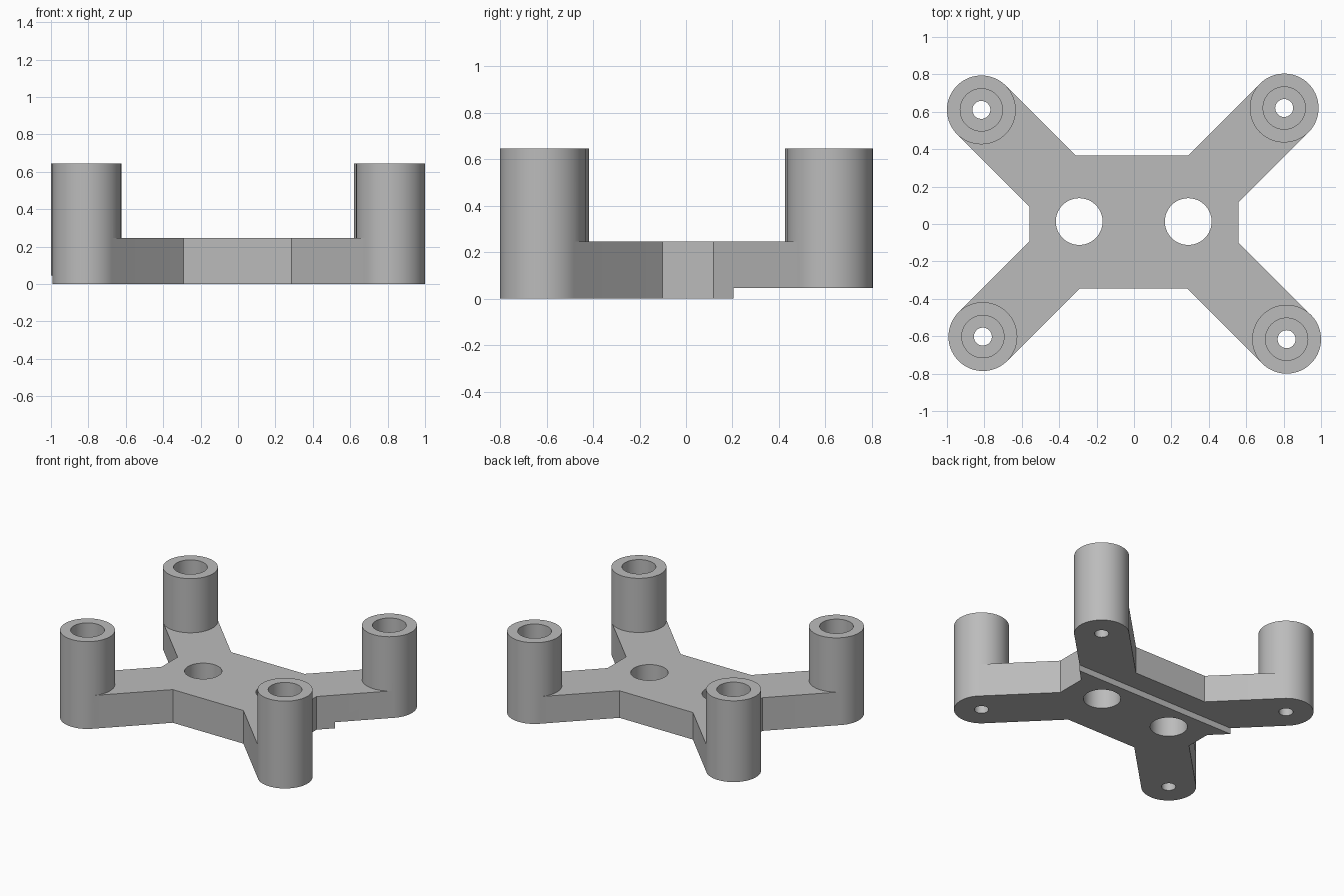
import bpy, bmesh
from math import radians, sqrt
from mathutils import Vector, Matrix

PLATE_TOP, POST_TOP = 0.245, 0.645
POST_R, BORE_R, SCREW_R, HOLE_R = 0.184, 0.113, 0.048, 0.125
BORE_FLOOR = 0.145
STEP_Y, STEP_Z = 0.205, 0.045
SIDE_X, BACK_Y, FRONT_Y = 0.56, 0.365, -0.345
# post centres, counter-clockwise from the back left
POSTS = [(0.803, 0.62), (-0.816, 0.61), (-0.808, -0.602), (0.816, -0.616)]

cube = bpy.data.objects.get("Cube")
if cube:
    bpy.data.objects.remove(cube, do_unlink=True)

grey = bpy.data.materials.new("light grey")
grey.use_nodes = True
colour = (0.5, 0.5, 0.5, 1)
grey.diffuse_color = colour
grey.node_tree.nodes["Principled BSDF"].inputs["Base Color"].default_value = colour


def add_object(name, bm):
    bmesh.ops.recalc_face_normals(bm, faces=bm.faces)
    mesh = bpy.data.meshes.new(name)
    bm.to_mesh(mesh)
    bm.free()
    mesh.materials.append(grey)
    obj = bpy.data.objects.new(name, mesh)
    bpy.context.collection.objects.link(obj)
    return obj


def cylinder(name, centre, radius, z0, z1, sides=72):
    bm = bmesh.new()
    bmesh.ops.create_cone(bm, cap_ends=True, segments=sides, radius1=radius,
                          radius2=radius, depth=z1 - z0,
                          matrix=Matrix.Translation((*centre, (z0 + z1) / 2)))
    return add_object(name, bm)


def combine(body, tool, operation):
    """Apply one boolean to the body and discard the tool."""
    mod = body.modifiers.new(tool.name, 'BOOLEAN')
    mod.operation, mod.solver, mod.object = operation, 'EXACT', tool
    bpy.context.view_layer.objects.active = body
    bpy.ops.object.modifier_apply(modifier=mod.name)
    bpy.data.objects.remove(tool, do_unlink=True)


# Plate outline: four diagonal arms running into a central block
outline = []
for x, y in POSTS:
    sx, sy = (1 if x > 0 else -1), (1 if y > 0 else -1)
    along = Vector((sx, sy)) / sqrt(2)
    inner = Vector((-sx, sy)) / sqrt(2) * (POST_R - 0.0005)
    to_edge, to_side = Vector((x, y)) + inner, Vector((x, y)) - inner
    edge_y = BACK_Y if sy > 0 else FRONT_Y
    edge_root = to_edge - along * ((to_edge.y - edge_y) / along.y)
    side_root = to_side - along * ((to_side.x - sx * SIDE_X) / along.x)
    arm = [side_root, to_side, to_edge, edge_root]
    outline += arm if sx * sy > 0 else arm[::-1]

bm = bmesh.new()
base = bm.faces.new([bm.verts.new((p.x, p.y, 0)) for p in outline])
top = bmesh.ops.extrude_face_region(bm, geom=[base])["geom"]
bmesh.ops.translate(bm, vec=(0, 0, PLATE_TOP),
                    verts=[v for v in top if isinstance(v, bmesh.types.BMVert)])
body = add_object("mounting_bracket", bm)

# Posts, each with a wide bore and a narrow screw hole
for c in POSTS:
    combine(body, cylinder("post", c, POST_R, 0, POST_TOP), 'UNION')
for c in POSTS:
    combine(body, cylinder("bore", c, BORE_R, BORE_FLOOR, 1), 'DIFFERENCE')
    combine(body, cylinder("screw_hole", c, SCREW_R, -0.2, 0.5, 40), 'DIFFERENCE')

# Two large holes through the plate
for x in (-0.293, 0.29):
    combine(body, cylinder("plate_hole", (x, 0.013), HOLE_R, -0.2, 0.5), 'DIFFERENCE')

# Shallow step under the back arms
bm = bmesh.new()
bmesh.ops.create_cube(bm, size=1, matrix=Matrix.Translation((0, STEP_Y + 0.5, STEP_Z - 0.5))
                      @ Matrix.Diagonal((3, 1, 1, 1)))
combine(body, add_object("step_cut", bm), 'DIFFERENCE')

# Smooth round walls, crisp edges
bpy.ops.object.select_all(action='DESELECT')
body.select_set(True)
bpy.context.view_layer.objects.active = body
bpy.ops.object.shade_smooth_by_angle(angle=radians(30))
